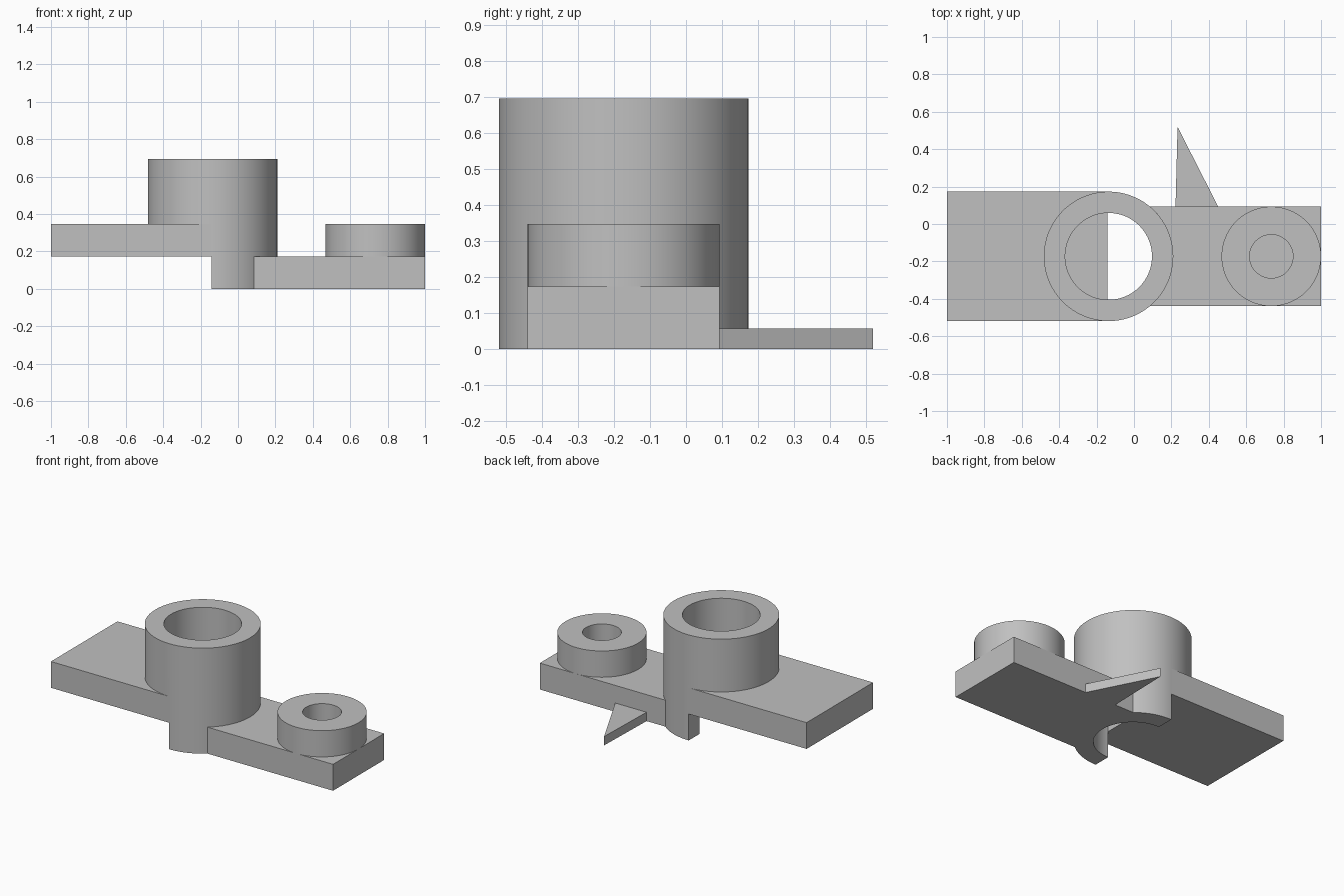
import bpy
import bmesh
import math

cube = bpy.data.objects.get("Cube")
if cube:
    bpy.data.objects.remove(cube, do_unlink=True)

# Shared dimensions
MID_Y = -0.173                 # common centre line of plates and tubes
TUBE_X, TUBE_R, BORE_R = -0.136, 0.346, 0.232
BOSS_X, BOSS_R, BOSS_BORE = 0.734, 0.266, 0.116
STEP_X = -0.141                # where the raised plate ends
LOW, MID, TOP = 0.174, 0.347, 0.695

grey = bpy.data.materials.new("plain grey")
grey.use_nodes = True
colour = (0.53, 0.53, 0.53, 1.0)
grey.diffuse_color = colour
grey.node_tree.nodes["Principled BSDF"].inputs["Base Color"].default_value = colour


def finish(name, bm):
    """Turn a bmesh into a named, coloured object."""
    bmesh.ops.recalc_face_normals(bm, faces=bm.faces[:])
    mesh = bpy.data.meshes.new(name)
    bm.to_mesh(mesh)
    bm.free()
    mesh.materials.append(grey)
    obj = bpy.data.objects.new(name, mesh)
    bpy.context.collection.objects.link(obj)
    return obj


def prism(name, outline, z0, z1):
    """Extrude a flat outline between two heights."""
    bm = bmesh.new()
    face = bm.faces.new([bm.verts.new((x, y, z0)) for x, y in outline])
    ext = bmesh.ops.extrude_face_region(bm, geom=[face])
    top = [g for g in ext["geom"] if isinstance(g, bmesh.types.BMVert)]
    bmesh.ops.translate(bm, verts=top, vec=(0, 0, z1 - z0))
    return finish(name, bm)


def box(name, x0, x1, y0, y1, z0, z1):
    return prism(name, [(x0, y0), (x1, y0), (x1, y1), (x0, y1)], z0, z1)


def ring(name, cx, outer, inner, z0, z1, n=128):
    """Revolve a rectangular section into a hollow cylinder."""
    bm = bmesh.new()
    section = [(outer, z0), (outer, z1), (inner, z1), (inner, z0)]
    loops = []
    for i in range(n):
        a = 2 * math.pi * i / n
        loops.append([bm.verts.new((cx + r * math.cos(a), MID_Y + r * math.sin(a), z))
                      for r, z in section])
    for i in range(n):
        a, b = loops[i], loops[(i + 1) % n]
        for j in range(4):
            k = (j + 1) % 4
            bm.faces.new((a[j], b[j], b[k], a[k]))
    return finish(name, bm)


def smooth(obj):
    bpy.ops.object.select_all(action="DESELECT")
    obj.select_set(True)
    bpy.context.view_layer.objects.active = obj
    bpy.ops.object.shade_smooth_by_angle(angle=math.radians(30))


# Raised plate, also the floor of the tube's far half
box("raised_plate", -1, STEP_X, MID_Y - TUBE_R, MID_Y + TUBE_R, LOW, MID)

# Large tube, with its lower far half cut away to sit on the raised plate
tube = ring("large_tube", TUBE_X, TUBE_R, BORE_R, 0, TOP)
cutter = box("tube_cutter", -0.8, STEP_X, -0.8, 0.5, -0.2, MID)
cutter.hide_render = True
cut = tube.modifiers.new("step_cut", "BOOLEAN")
cut.operation = "DIFFERENCE"
cut.solver = "EXACT"
cut.object = cutter
bpy.context.view_layer.objects.active = tube
tube.select_set(True)
bpy.ops.object.modifier_apply(modifier=cut.name)
bpy.data.objects.remove(cutter, do_unlink=True)
smooth(tube)

# Low plate, its inner end curved to fit the tube
reach = math.asin(BOSS_R / TUBE_R)
arc = [reach * (1 - 2 * i / 36) for i in range(37)]
outline = [(TUBE_X + TUBE_R * math.cos(a), MID_Y + TUBE_R * math.sin(a)) for a in arc]
outline += [(1, MID_Y - BOSS_R), (1, MID_Y + BOSS_R)]
smooth(prism("low_plate", outline, 0, LOW))

# Small boss with a blind hole
smooth(ring("small_boss", BOSS_X, BOSS_R, BOSS_BORE, LOW, MID))

# Thin pointed fin on the back edge
edge = MID_Y + BOSS_R
prism("pointed_fin", [(0.222, edge), (0.45, edge), (0.233, 0.519)], 0, 0.058)
